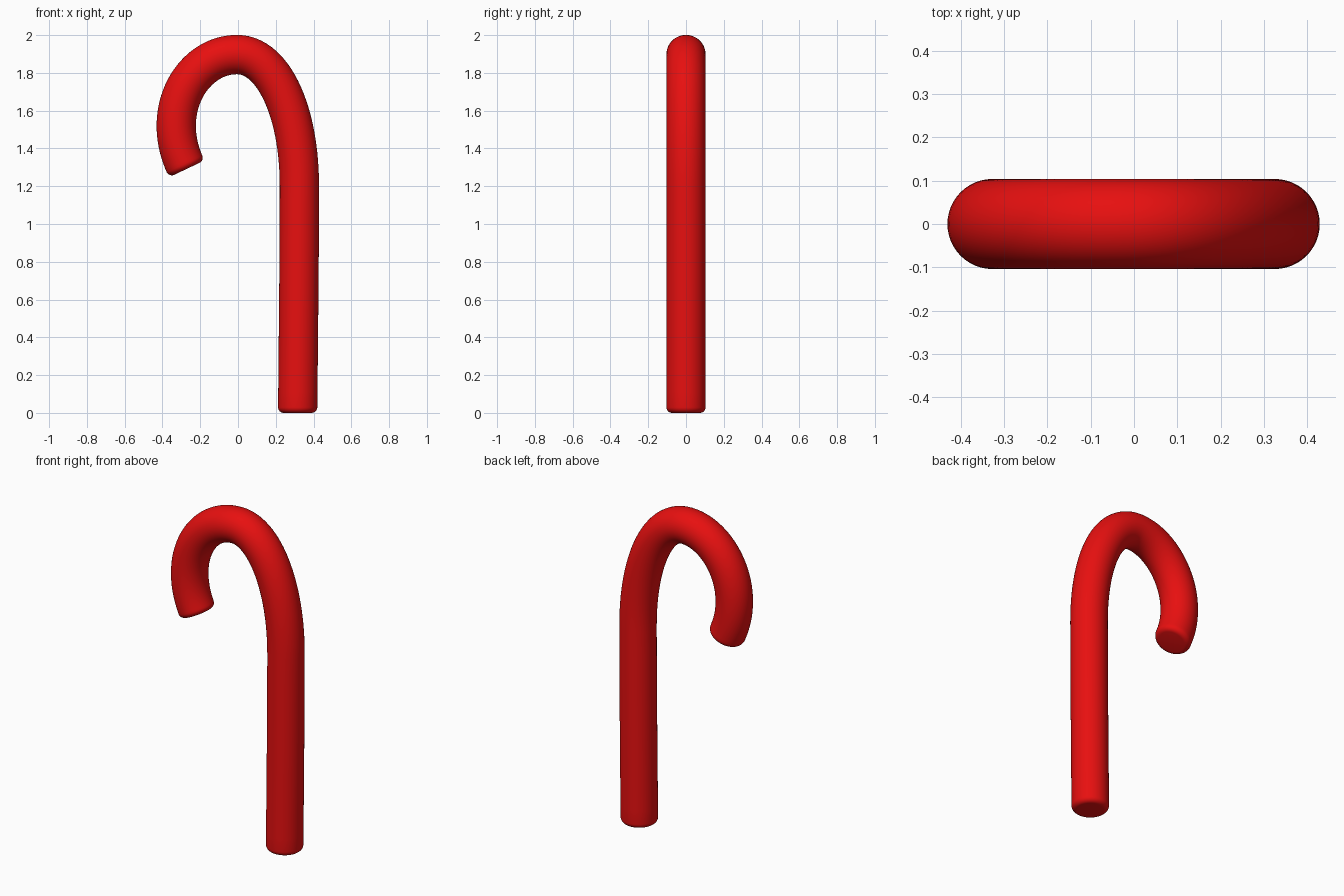
import bpy, bmesh, math
from mathutils import Vector
from mathutils.geometry import interpolate_bezier

if "Cube" in bpy.data.objects:
    bpy.data.objects.remove(bpy.data.objects["Cube"])

R, ROUND, SIDES = 0.104, 0.03, 48


def v(x, z):
    return Vector((x, 0, z))


# Centre line: shaft, shoulder, crook and tip as (start, handle, handle, end, samples)
spans = [
    (v(.316, 0), v(.319, .4), v(.325, .8), v(.325, 1.2), 12),
    (v(.325, 1.2), v(.325, 1.6), v(.185, 1.897), v(-.005, 1.897), 28),
    (v(-.005, 1.897), v(-.183, 1.897), v(-.327, 1.728), v(-.327, 1.52), 24),
    (v(-.327, 1.52), v(-.327, 1.44), v(-.307, 1.365), v(-.271, 1.292), 12),
]
path = []
for a, b, c, d, n in spans:
    pts = interpolate_bezier(a, b, c, d, n)
    path += pts if not path else pts[1:]

# Sections along the path, with rounded rims at both ends
start_dir = v(0, 1)
end_dir = (path[-1] - path[-2]).normalized()
rim = [(ROUND * (1 - math.sin(t)), R - ROUND * (1 - math.cos(t)))
       for t in [math.pi / 2 * i / 6 for i in range(7)]]
sections = [(path[0] + start_dir * h, start_dir, r) for h, r in reversed(rim)]
for i in range(1, len(path) - 1):
    p = path[i]
    if (p - path[-1]).length > ROUND * 1.1:
        sections.append((p, (path[i + 1] - path[i - 1]).normalized(), R))
sections += [(path[-1] - end_dir * h, end_dir, r) for h, r in rim]

# Skin the sections
bm = bmesh.new()
rings = []
for p, t, r in sections:
    side = Vector((t.z, 0, -t.x))
    rings.append([bm.verts.new(p + side * r * math.cos(a) + Vector((0, r * math.sin(a), 0)))
                  for a in [2 * math.pi * k / SIDES for k in range(SIDES)]])
for lo, hi in zip(rings, rings[1:]):
    for k in range(SIDES):
        j = (k + 1) % SIDES
        bm.faces.new((lo[k], lo[j], hi[j], hi[k]))
bm.faces.new(rings[0][::-1])
bm.faces.new(rings[-1])
bmesh.ops.recalc_face_normals(bm, faces=bm.faces)

mesh = bpy.data.meshes.new("cane")
bm.to_mesh(mesh)
bm.free()
cane = bpy.data.objects.new("cane", mesh)
bpy.context.collection.objects.link(cane)

# Red finish and smooth shading
red = bpy.data.materials.new("red")
red.diffuse_color = (0.8, 0.005, 0.005, 1)
red.use_nodes = True
red.node_tree.nodes["Principled BSDF"].inputs["Base Color"].default_value = red.diffuse_color
mesh.materials.append(red)
bpy.context.view_layer.objects.active = cane
cane.select_set(True)
bpy.ops.object.shade_smooth_by_angle(angle=math.radians(40))
